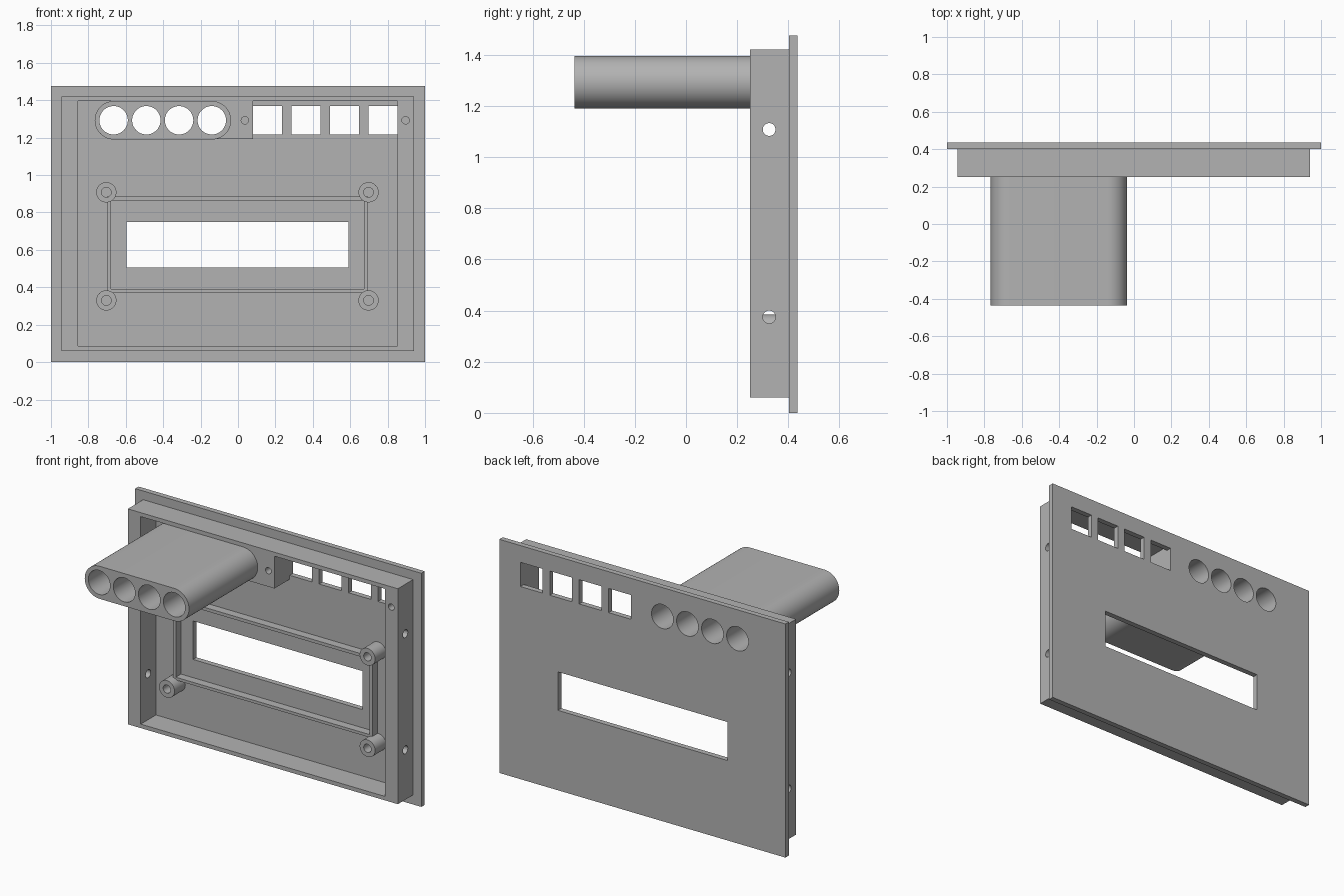
import bpy, bmesh
from math import cos, sin, pi

if "Cube" in bpy.data.objects:
    bpy.data.objects.remove(bpy.data.objects["Cube"])

grey = bpy.data.materials.new("plain_grey")
grey.use_nodes = True
grey.diffuse_color = (0.45, 0.45, 0.45, 1)
grey.node_tree.nodes["Principled BSDF"].inputs["Base Color"].default_value = grey.diffuse_color


def rect(x0, x1, z0, z1):
    return [(x0, z0), (x1, z0), (x1, z1), (x0, z1)]


def arc(x, z, r, start, sweep, n):
    return [(x + r * cos(start + sweep * i / n), z + r * sin(start + sweep * i / n)) for i in range(n)]


def circle(x, z, r, n=48):
    return arc(x, z, r, 0, 2 * pi, n)


def stadium(x0, x1, z, r, n=24):
    ends = arc(x1 - r, z, r, -pi / 2, pi, n) + [(x1 - r, z + r)]
    return ends + arc(x0 + r, z, r, pi / 2, pi, n) + [(x0 + r, z - r)]


def prism(name, outline, start, end, axis="y"):
    """Extrude an outline along y (outline is x, z) or along x (outline is y, z)."""
    place = (lambda p, d: (p[0], d, p[1])) if axis == "y" else (lambda p, d: (d, p[0], p[1]))
    bm = bmesh.new()
    face = bm.faces.new([bm.verts.new(place(p, start)) for p in outline])
    new = bmesh.ops.extrude_face_region(bm, geom=[face])["geom"]
    for v in new:
        if isinstance(v, bmesh.types.BMVert):
            v.co["xyz".index(axis)] = end
    bmesh.ops.recalc_face_normals(bm, faces=bm.faces)
    mesh = bpy.data.meshes.new(name)
    bm.to_mesh(mesh)
    bm.free()
    mesh.materials.append(grey)
    obj = bpy.data.objects.new(name, mesh)
    bpy.context.collection.objects.link(obj)
    return obj


def activate(obj):
    bpy.ops.object.select_all(action="DESELECT")
    obj.select_set(True)
    bpy.context.view_layer.objects.active = obj


def combine(obj, others, operation="DIFFERENCE"):
    """Apply a boolean with each helper solid, then remove the helper."""
    activate(obj)
    for other in others:
        mod = obj.modifiers.new("boolean", "BOOLEAN")
        mod.operation, mod.solver, mod.object = operation, "EXACT", other
        bpy.ops.object.modifier_apply(modifier=mod.name)
        bpy.data.objects.remove(other)


def hole(outline, start, end, axis="y"):
    return prism("cutter", outline, start, end, axis)


FRONT, BACK, SEAT = 0.25, 0.436, 0.402   # rim front, panel back, panel inner face
PORT_Z = 1.293
tube_x = [-0.665 + 0.175 * i for i in range(4)]


def tube_holes():
    return [hole(circle(x, PORT_Z, 0.076), -0.6, 0.6) for x in tube_x]


# Face panel with display window, square openings and round openings
panel = prism("panel", rect(-1, 1, 0, 1.476), SEAT, BACK)
squares = [hole(rect(x, x + 0.155, 1.217, 1.37), 0.3, 0.6)
           for x in (0.08, 0.286, 0.492, 0.697)]
window = hole(rect(-0.595, 0.59, 0.505, 0.748), 0.3, 0.6)
combine(panel, squares + [window] + tube_holes())

# Rim with the solid block beside the tube, screw holes in front and sides
rim = prism("rim", rect(-0.945, 0.942, 0.06, 1.421), FRONT, SEAT)
combine(rim, [hole(rect(-0.855, 0.852, 0.085, 1.396), 0, 0.6)])
combine(rim, [prism("block", rect(-0.14, 0.08, 1.192, 1.41), FRONT, SEAT)], "UNION")
screws = [hole(circle(x, PORT_Z, 0.02, 24), 0.1, 0.37) for x in (0.037, 0.896)]
sides = [hole(circle(0.325, z, 0.025, 32), -1.2, 1.2, "x") for z in (0.375, 1.108)]
combine(rim, screws + sides + tube_holes())

# Long rounded tube housing
housing = prism("tube_housing", stadium(-0.766, -0.037, PORT_Z, 0.103), -BACK, SEAT)
combine(housing, tube_holes())

# Thin ridge around the display
ridge = prism("display_ridge", rect(-0.7, 0.695, 0.372, 0.885), 0.35, SEAT)
combine(ridge, [hole(rect(-0.68, 0.675, 0.39, 0.865), 0, 0.6)])

# Four screw bosses
parts = [panel, rim, housing, ridge]
for side, x in (("right", -0.704), ("left", 0.698)):
    for level, z in (("lower", 0.33), ("upper", 0.908)):
        boss = prism(f"{level}_{side}_boss", circle(x, z, 0.054), 0.295, SEAT)
        combine(boss, [hole(circle(x, z, 0.026, 32), 0, 0.385)])
        parts.append(boss)

for obj in parts:
    activate(obj)
    bpy.ops.object.shade_smooth_by_angle()
